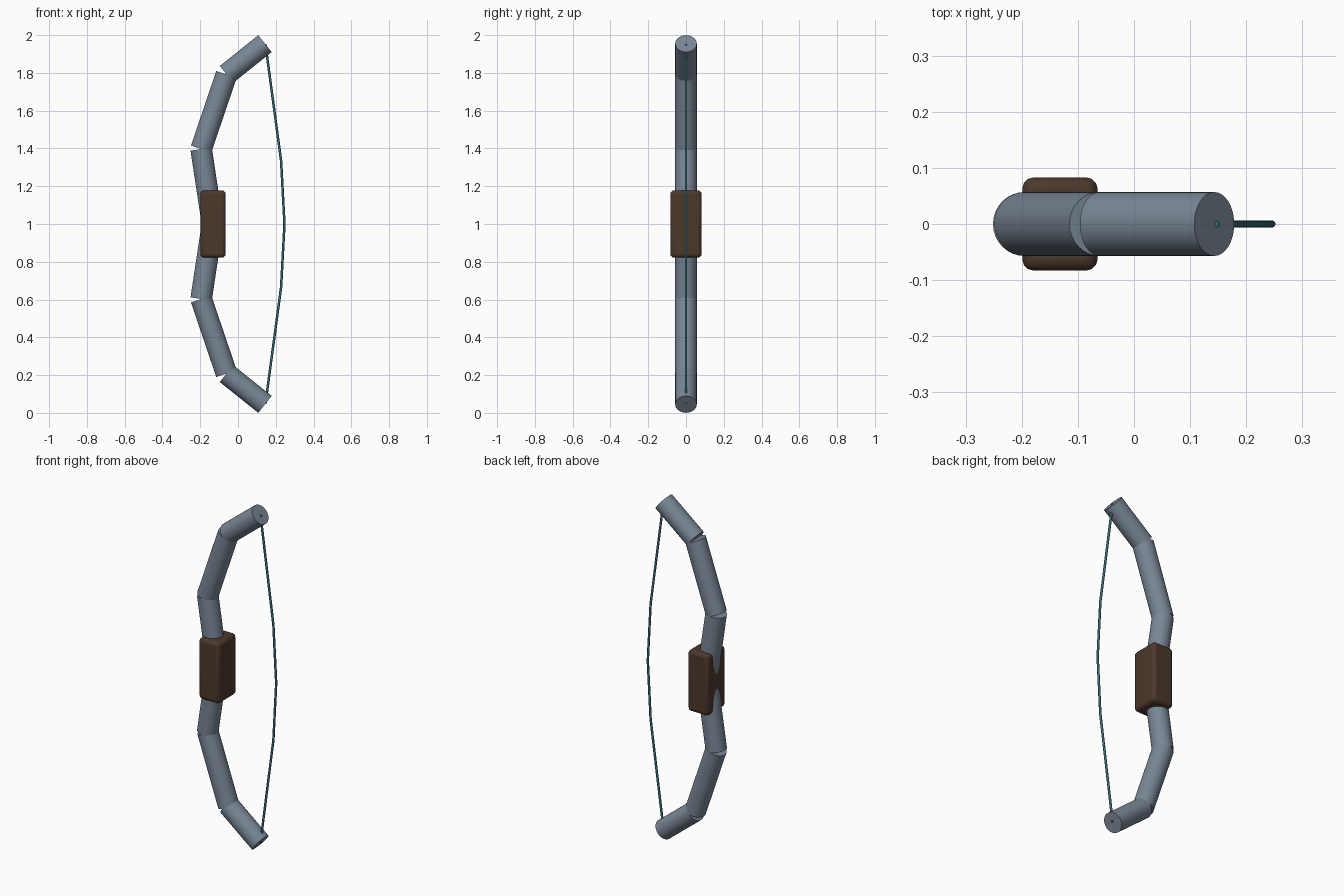
import bpy
from mathutils import Vector

if "Cube" in bpy.data.objects:
    bpy.data.objects.remove(bpy.data.objects["Cube"])


def material(name, color):
    m = bpy.data.materials.new(name)
    m.diffuse_color = (*color, 1)
    m.use_nodes = True
    m.node_tree.nodes["Principled BSDF"].inputs["Base Color"].default_value = m.diffuse_color
    return m


LIMB = material("slate", (0.19, 0.24, 0.30))
GRIP = material("dark_brown", (0.07, 0.04, 0.025))
CORD = material("teal", (0.04, 0.15, 0.19))


def rod(name, a, b, r, mat):
    """Flat-ended smooth cylinder from a to b."""
    a, b = Vector(a), Vector(b)
    d = b - a
    bpy.ops.mesh.primitive_cylinder_add(vertices=32, radius=r, depth=d.length, location=(a + b) / 2)
    ob = bpy.context.object
    ob.name = name
    ob.rotation_euler = d.to_track_quat('Z', 'Y').to_euler()
    ob.data.materials.append(mat)
    bpy.ops.object.shade_smooth_by_angle()
    return ob


# Limbs: three straight rods per half, mirrored about z = 1
joints = [(-0.135, 0.0), (-0.195, 0.397), (-0.061, 0.792), (0.143, 0.955)]
names = ["inner_limb", "middle_limb", "limb_tip"]
for side, s in (("upper", 1), ("lower", -1)):
    for part, (x0, z0), (x1, z1) in zip(names, joints, joints[1:]):
        rod(f"{side}_{part}", (x0, 0, 1 + s * z0), (x1, 0, 1 + s * z1), 0.057, LIMB)

# Grip: rounded block around the middle
bpy.ops.mesh.primitive_cube_add(size=1, location=(-0.132, 0, 1))
grip = bpy.context.object
grip.name = "grip"
grip.scale = (0.134, 0.166, 0.356)
bpy.ops.object.transform_apply(location=False, rotation=False, scale=True)
bev = grip.modifiers.new("rounding", 'BEVEL')
bev.width = 0.02
bev.segments = 3
grip.data.materials.append(GRIP)
bpy.ops.object.shade_smooth_by_angle()

# String: thin polyline tube between the limb tips
path = [(0.145, 0.953), (0.228, 0.335), (0.246, 0), (0.228, -0.335), (0.145, -0.953)]
cu = bpy.data.curves.new("string", 'CURVE')
cu.dimensions = '3D'
cu.bevel_depth = 0.0065
cu.bevel_resolution = 2
cu.use_fill_caps = True
sp = cu.splines.new('POLY')
sp.points.add(len(path) - 1)
for p, (x, z) in zip(sp.points, path):
    p.co = (x, 0, 1 + z, 1)
cu.materials.append(CORD)
string = bpy.data.objects.new("string", cu)
bpy.context.collection.objects.link(string)
